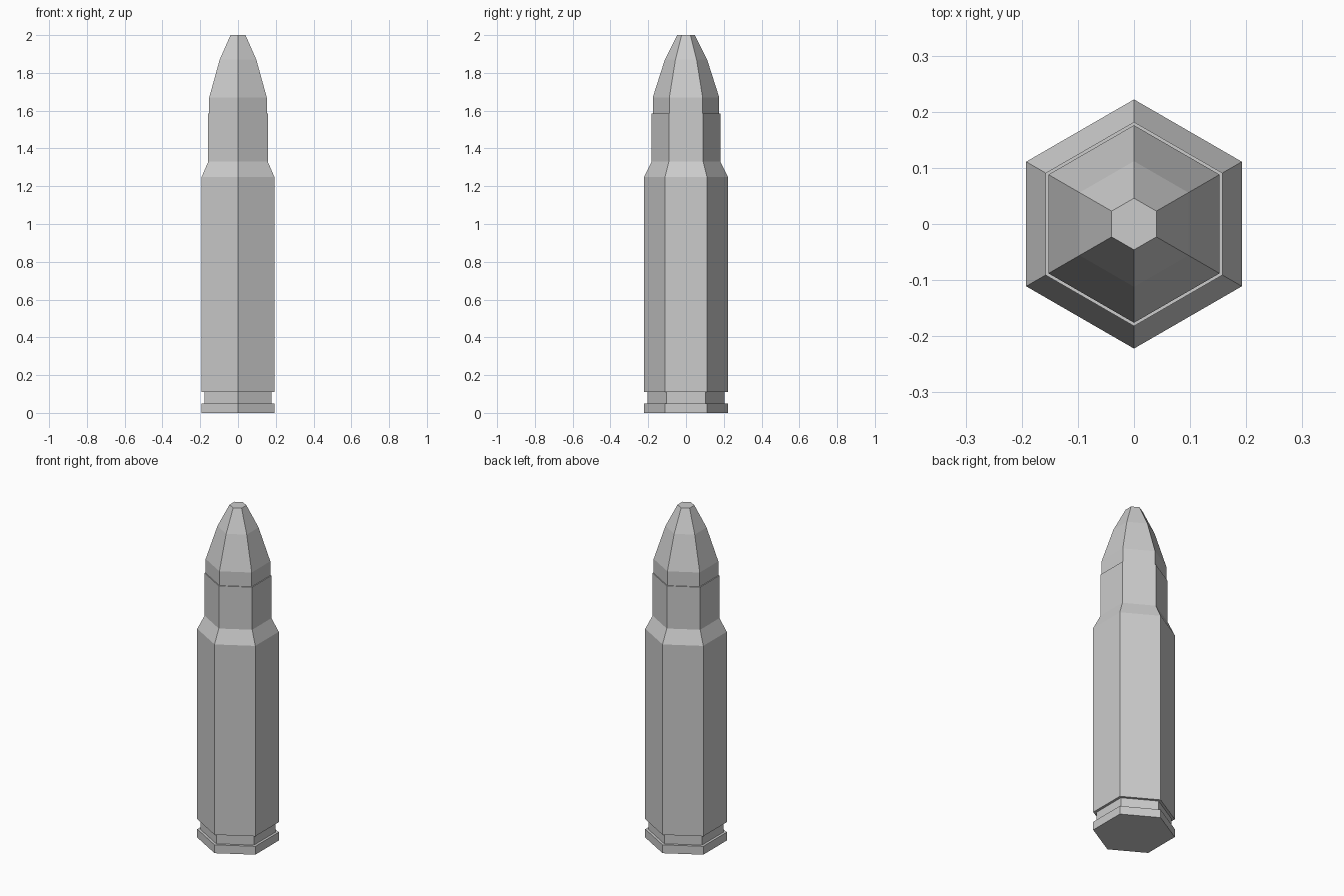
import bpy
import bmesh
from math import cos, sin, pi

cube = bpy.data.objects.get("Cube")
if cube:
    bpy.data.objects.remove(cube, do_unlink=True)

SIDES = 6

grey = bpy.data.materials.new("plain_grey")
grey.use_nodes = True
colour = (0.6, 0.6, 0.6, 1)
grey.diffuse_color = colour
grey.node_tree.nodes["Principled BSDF"].inputs["Base Color"].default_value = colour


def turned(name, profile):
    """Closed six-sided solid from (corner radius, height) pairs, a corner facing front."""
    bm = bmesh.new()
    rings = []
    for r, z in profile:
        angles = [2 * pi * i / SIDES - pi / 2 for i in range(SIDES)]
        rings.append([bm.verts.new((r * cos(a), r * sin(a), z)) for a in angles])
    for low, high in zip(rings, rings[1:]):
        for i in range(SIDES):
            j = (i + 1) % SIDES
            bm.faces.new((low[i], low[j], high[j], high[i]))
    bm.faces.new(rings[0][::-1])
    bm.faces.new(rings[-1])
    mesh = bpy.data.meshes.new(name)
    bm.to_mesh(mesh)
    bm.free()
    mesh.materials.append(grey)
    obj = bpy.data.objects.new(name, mesh)
    bpy.context.collection.objects.link(obj)
    return obj


# Casing: rim, groove, body, sloped shoulder and neck
turned("casing", [(0.222, 0), (0.222, 0.05), (0.205, 0.05), (0.205, 0.11),
                  (0.222, 0.11), (0.222, 1.25), (0.182, 1.33), (0.182, 1.585)])

# Pointed tip with a flat end, seated in the neck
turned("tip", [(0.176, 1.5), (0.176, 1.67), (0.112, 1.87), (0.046, 2)])
